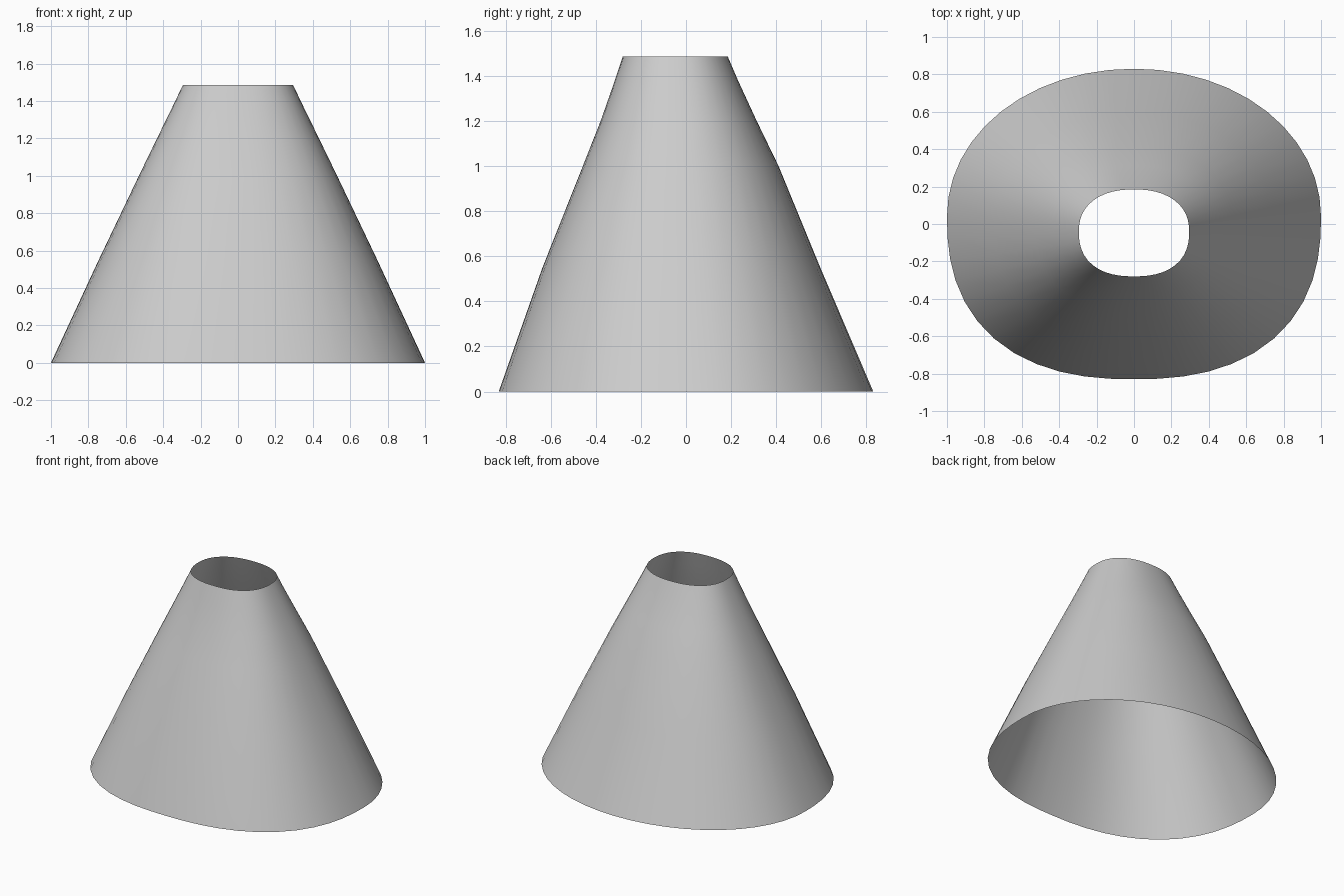
import bpy, bmesh, math

if "Cube" in bpy.data.objects:
    bpy.data.objects.remove(bpy.data.objects["Cube"])

SEGMENTS = 48
# Rings: height, half width, back y, front y
RINGS = [(0.0, 1.0, 0.83, -0.83), (0.55, 0.745, 0.595, -0.636),
         (1.0, 0.53, 0.41, -0.457), (1.2, 0.433, 0.313, -0.378),
         (1.38, 0.345, 0.23, -0.315), (1.485, 0.295, 0.185, -0.28)]


def spow(v, p):
    return math.copysign(abs(v) ** p, v)


def ring_points(z, half, back, front):
    """Rounded outline, slightly squarer at the front, squarer towards the top."""
    t = z / 1.485
    mid = 0.04 - 0.08 * t
    pts = []
    for i in range(SEGMENTS):
        a = 2 * math.pi * i / SEGMENTS
        c, s = math.cos(a), math.sin(a)
        n = 2.03 + 0.25 * t if s >= 0 else 2.4
        # radial form of the superellipse keeps the points evenly spread
        r = (abs(c) ** n + abs(s) ** n) ** (-1 / n)
        depth = back - mid if s >= 0 else mid - front
        pts.append((half * r * c, mid + depth * r * s, z))
    return pts


# Open tapered shell
bm = bmesh.new()
loops = [[bm.verts.new(p) for p in ring_points(*ring)] for ring in RINGS]
for low, high in zip(loops, loops[1:]):
    for i in range(SEGMENTS):
        j = (i + 1) % SEGMENTS
        bm.faces.new((low[i], low[j], high[j], high[i]))
mesh = bpy.data.meshes.new("tapered_shell")
bm.to_mesh(mesh)
bm.free()
shell = bpy.data.objects.new("tapered_shell", mesh)
bpy.context.collection.objects.link(shell)
bpy.context.view_layer.objects.active = shell
shell.select_set(True)
bpy.ops.object.shade_smooth_by_angle(angle=math.radians(30))
